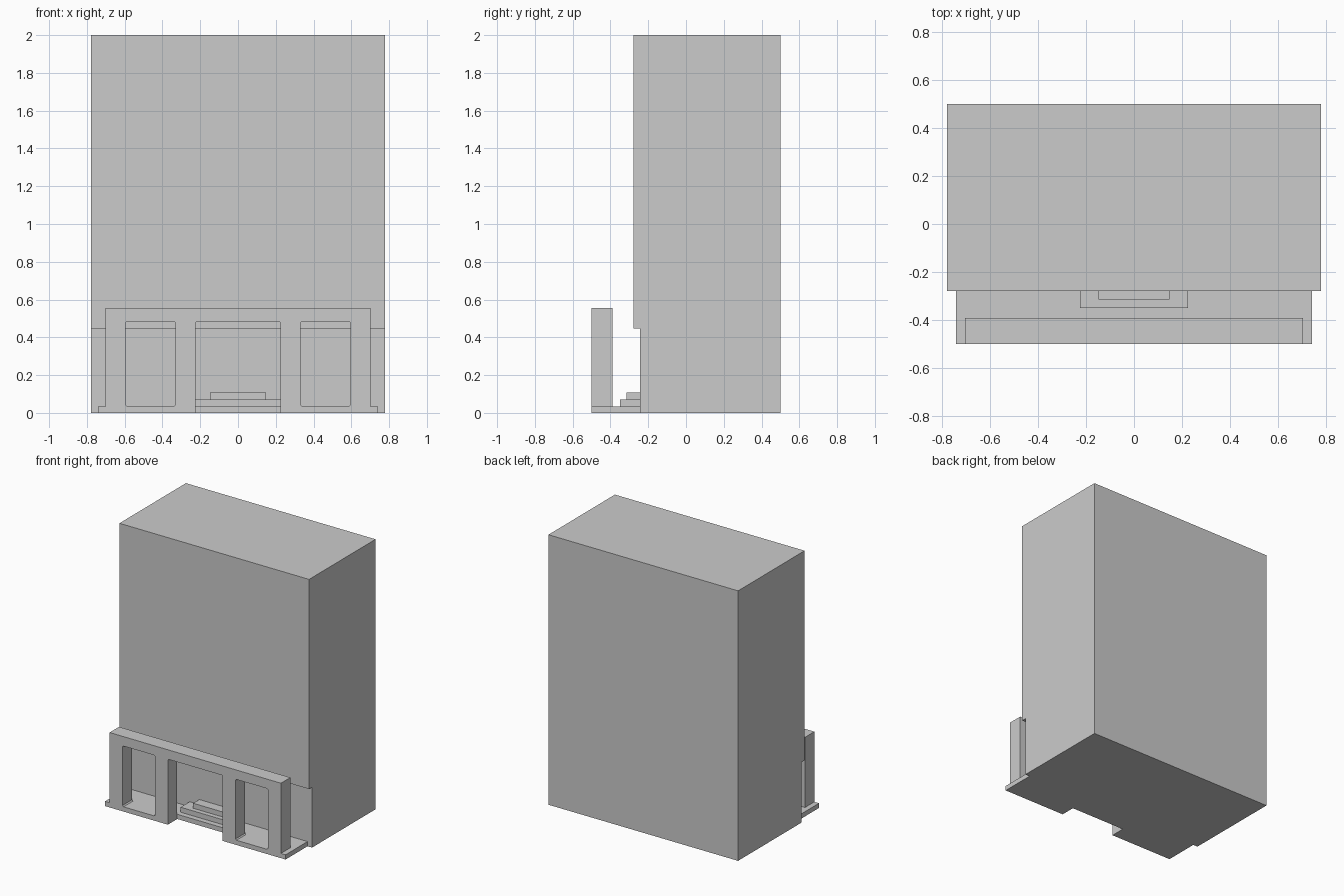
import bpy, bmesh
from mathutils import Vector

if "Cube" in bpy.data.objects:
    bpy.data.objects.remove(bpy.data.objects["Cube"])


def prism(name, loops, plane, start, end):
    """Fill outline loops (outer first, then holes) and extrude between start and end."""
    place = {"yz": lambda a, b, d: Vector((d, a, b)),   # extruded along x
             "xz": lambda a, b, d: Vector((a, d, b)),   # extruded along y
             "xy": lambda a, b, d: Vector((a, b, d))}[plane]
    bm = bmesh.new()
    for loop in loops:
        vs = [bm.verts.new(place(a, b, start)) for a, b in loop]
        for i, v in enumerate(vs):
            bm.edges.new((v, vs[(i + 1) % len(vs)]))
    bmesh.ops.triangle_fill(bm, edges=bm.edges[:], use_beauty=True)
    ext = bmesh.ops.extrude_face_region(bm, geom=bm.faces[:])
    moved = [g for g in ext["geom"] if isinstance(g, bmesh.types.BMVert)]
    bmesh.ops.translate(bm, verts=moved, vec=place(0, 0, end - start))
    bmesh.ops.recalc_face_normals(bm, faces=bm.faces[:])
    bmesh.ops.dissolve_limit(bm, angle_limit=0.01, verts=bm.verts[:], edges=bm.edges[:])
    mesh = bpy.data.meshes.new(name)
    bm.to_mesh(mesh)
    bm.free()
    obj = bpy.data.objects.new(name, mesh)
    bpy.context.collection.objects.link(obj)
    return obj


def rect(a0, a1, b0, b1):
    return [(a0, b0), (a1, b0), (a1, b1), (a0, b1)]


def clipped_rect(a0, a1, b0, b1, c):
    return [(a0 + c, b0), (a1 - c, b0), (a1, b0 + c), (a1, b1 - c),
            (a1 - c, b1), (a0 + c, b1), (a0, b1 - c), (a0, b0 + c)]


def mirrored(half):
    """Complete a symmetric outline from its x > 0 half."""
    return half + [(-a, b) for a, b in reversed(half)]


BASE = 0.035      # porch floor height
FRONT = -0.5      # front of the porch
WALL = -0.39      # back of the porch wall
RECESS = -0.243   # ground floor facade
C = 0.008         # clipped opening corners

# tower with its set-back ground floor
prism("tower", [[(0.5, 0), (0.5, 2), (-0.278, 2), (-0.278, 0.447),
                 (RECESS, 0.447), (RECESS, 0)]], "yz", -0.777, 0.777)

# porch wall with plinth, open doorway and two side openings
outline = mirrored([(0.225 - C, 0.485), (0.225, 0.485 - C), (0.225, 0),
                    (0.74, 0), (0.74, BASE), (0.702, BASE), (0.702, 0.555)])
openings = [clipped_rect(s * 0.463 - 0.133, s * 0.463 + 0.133, BASE, 0.485, C)
            for s in (-1, 1)]
prism("porch_wall", [outline] + openings, "xz", FRONT, WALL)

# porch floor and entrance steps
prism("porch_floor", [rect(-0.74, 0.74, WALL, RECESS)], "xy", 0, BASE)
prism("lower_step", [rect(-0.225, 0.225, -0.35, RECESS)], "xy", BASE, 0.072)
prism("upper_step", [rect(-0.147, 0.147, -0.315, RECESS)], "xy", 0.072, 0.109)
